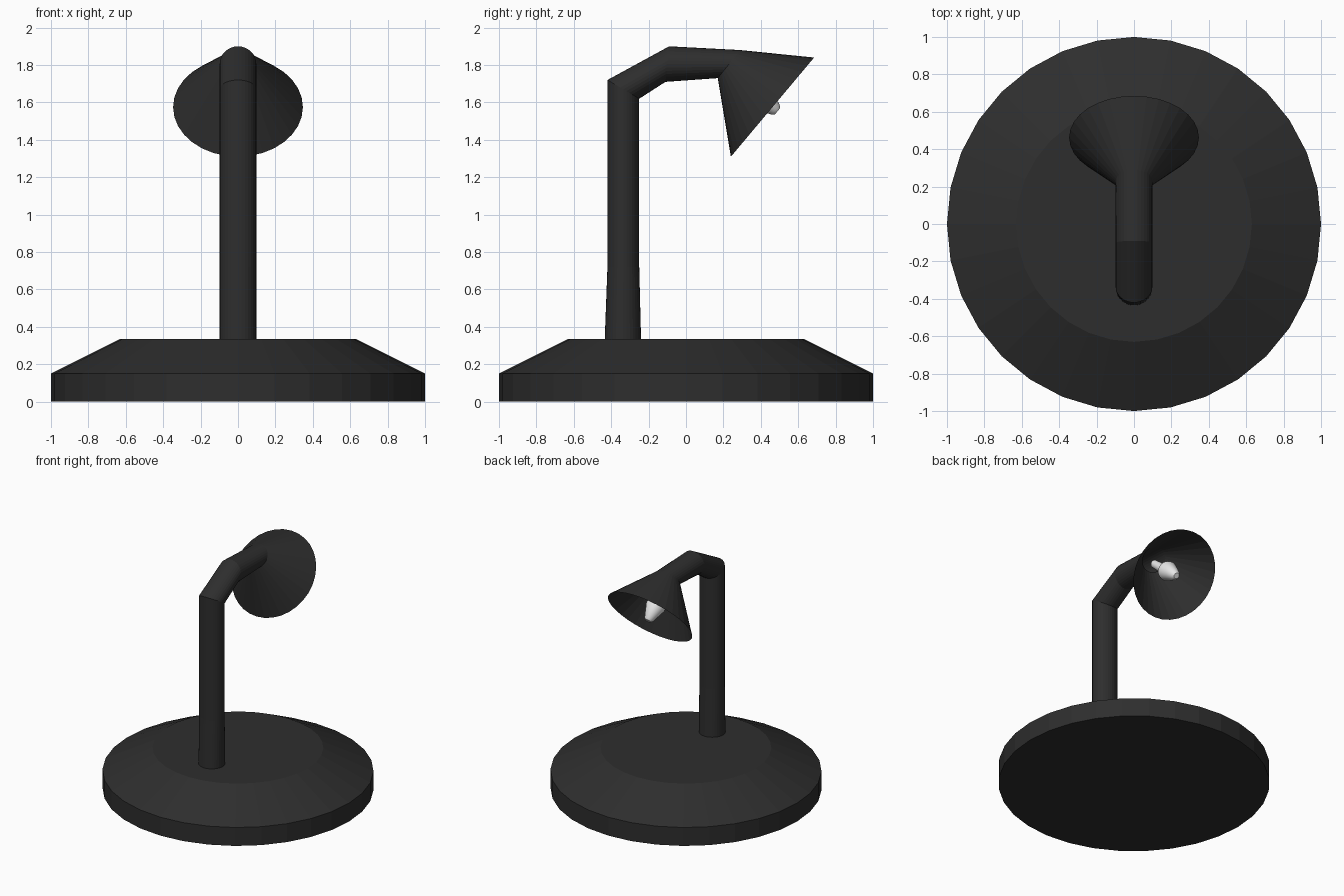
import bpy
import bmesh
import math
from mathutils import Vector

SIDES = 32

cube = bpy.data.objects.get("Cube")
if cube:
    bpy.data.objects.remove(cube, do_unlink=True)


def make_material(name, value):
    mat = bpy.data.materials.new(name)
    mat.use_nodes = True
    colour = (value, value, value, 1)
    mat.diffuse_color = colour
    mat.node_tree.nodes["Principled BSDF"].inputs["Base Color"].default_value = colour
    return mat


black = make_material("matte_black", 0.027)
white = make_material("bulb_white", 0.8)


def loft(name, rings, mat, cap_start=False, cap_end=False):
    """Skin a row of rings, each given as (centre, side vector, up vector)."""
    bm = bmesh.new()
    loops = []
    for centre, side, up in rings:
        angles = [2 * math.pi * i / SIDES for i in range(SIDES)]
        loops.append([bm.verts.new(centre + side * math.cos(a) + up * math.sin(a))
                      for a in angles])
    for low, high in zip(loops, loops[1:]):
        for i in range(SIDES):
            j = (i + 1) % SIDES
            bm.faces.new((low[i], low[j], high[j], high[i]))
    if cap_start:
        bm.faces.new(loops[0][::-1])
    if cap_end:
        bm.faces.new(loops[-1])
    bmesh.ops.recalc_face_normals(bm, faces=bm.faces)
    mesh = bpy.data.meshes.new(name)
    bm.to_mesh(mesh)
    bm.free()
    mesh.materials.append(mat)
    obj = bpy.data.objects.new(name, mesh)
    bpy.context.collection.objects.link(obj)
    return obj


def span(near, far, width):
    """Ring between two (y, z) points of the side profile."""
    a, b = Vector((0, *near)), Vector((0, *far))
    return (a + b) / 2, Vector((width, 0, 0)), (b - a) / 2


def disc(centre, axis, radius):
    """Round ring across an axis lying in the side plane."""
    side = Vector((1, 0, 0))
    return centre, side * radius, axis.cross(side) * radius


# Weighted base with a sloping shoulder
up = Vector((0, 0, 1))
loft("base", [disc(up * z, up, r) for z, r in ((0, 1), (0.15, 1), (0.335, 0.63))],
     black, cap_start=True, cap_end=True)

# Bent arm with mitred joints
neck = span((0.29, 1.88), (0.17, 1.73), 0.098)
loft("arm", [
    span((-0.24, 0.32), (-0.435, 0.32), 0.098),
    span((-0.25, 0.72), (-0.42, 0.72), 0.098),
    span((-0.25, 1.62), (-0.42, 1.72), 0.098),
    span((-0.11, 1.71), (-0.09, 1.90), 0.098),
    span((0.17, 1.73), (0.29, 1.88), 0.098),
], black)

# Open conical shade
rim = span((0.685, 1.84), (0.24, 1.31), 0.347)
loft("shade", [neck, rim], black)

# Bulb: slim socket end, wide shoulder, tapered tip
axis = rim[1].cross(rim[2]).normalized()
if axis.y < 0:
    axis.negate()
profile = ((-0.3, 0.03), (-0.17, 0.035), (-0.12, 0.07), (-0.09, 0.075),
           (0.02, 0.035), (0.035, 0.022))
loft("bulb", [disc(rim[0] + axis * d, axis, r) for d, r in profile],
     white, cap_start=True, cap_end=True)

# Smooth the bulb only
bulb = bpy.data.objects["bulb"]
bpy.ops.object.select_all(action="DESELECT")
bulb.select_set(True)
bpy.context.view_layer.objects.active = bulb
bpy.ops.object.shade_smooth_by_angle(angle=math.radians(30))
